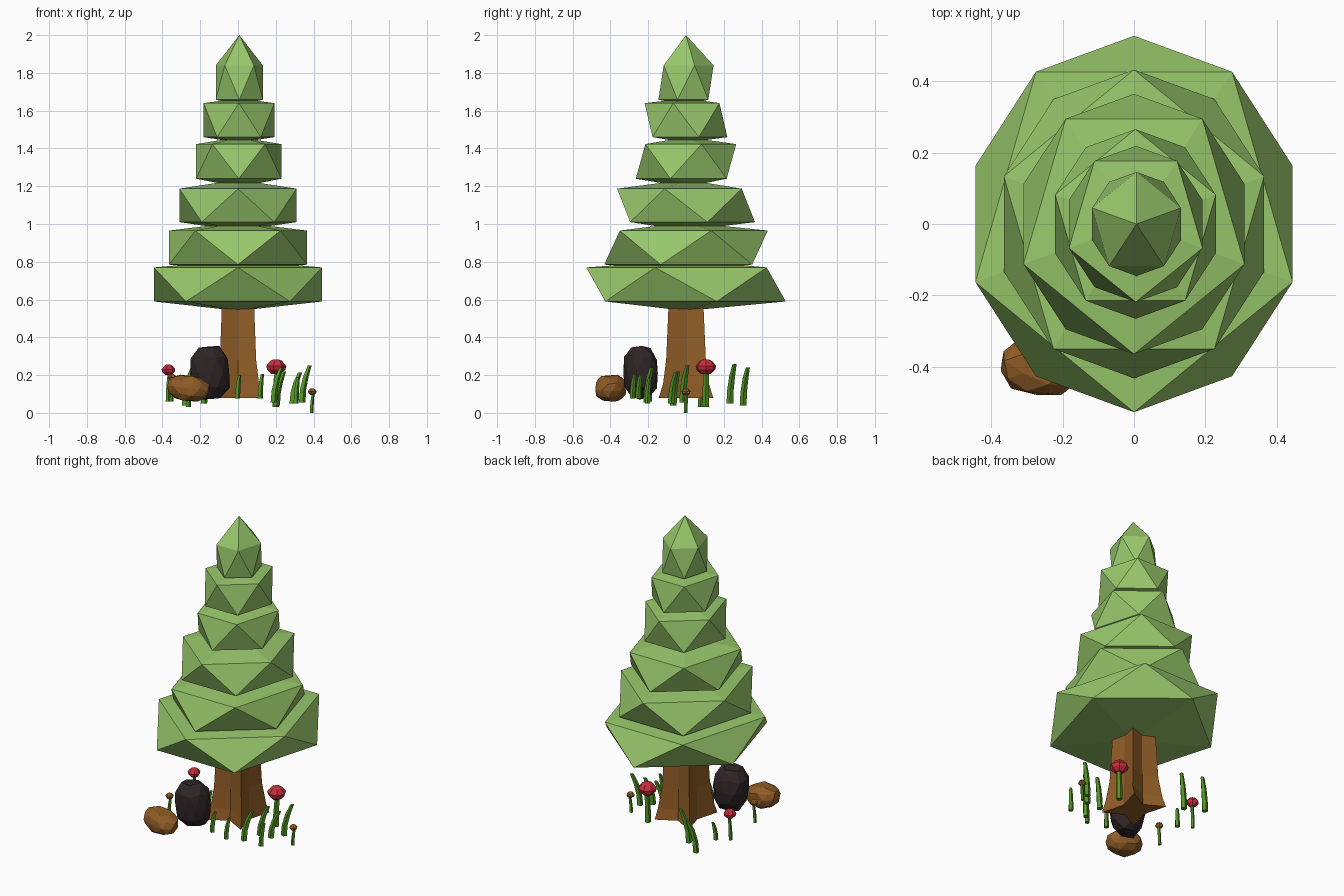
import bpy, bmesh, math, random
from mathutils import Vector, Matrix

if "Cube" in bpy.data.objects:
    bpy.data.objects.remove(bpy.data.objects["Cube"])

random.seed(4)


def material(name, rgb):
    m = bpy.data.materials.new(name)
    m.diffuse_color = (*rgb, 1)
    m.use_nodes = True
    m.node_tree.nodes["Principled BSDF"].inputs["Base Color"].default_value = m.diffuse_color
    return m


LEAF = material("leaf green", (0.31, 0.57, 0.145))
BARK = material("bark brown", (0.28, 0.108, 0.019))
DARK = material("dark stone", (0.029, 0.018, 0.020))
GRASS = material("grass green", (0.085, 0.30, 0.018))
RED = material("cap red", (0.58, 0.027, 0.045))


def finish(name, bm, mat):
    bmesh.ops.recalc_face_normals(bm, faces=bm.faces)
    me = bpy.data.meshes.new(name)
    bm.to_mesh(me)
    bm.free()
    me.materials.append(mat)
    ob = bpy.data.objects.new(name, me)
    bpy.context.collection.objects.link(ob)
    return ob


def loft(name, rings, mat):
    """Skin a list of equal-length point rings and cap both ends."""
    bm = bmesh.new()
    rows = [[bm.verts.new(p) for p in r] for r in rings]
    n = len(rows[0])
    for a, b in zip(rows, rows[1:]):
        for i in range(n):
            j = (i + 1) % n
            bm.faces.new((a[i], a[j], b[j], b[i]))
    bm.faces.new(rows[0])
    bm.faces.new(rows[-1])
    return finish(name, bm, mat)


def tier(name, cx, rx, ry, z_pole, z_low, z_high, z_top, side):
    """Flattened icosahedron: two opposed pentagons with shallow poles."""
    bm = bmesh.new()

    def ring(z, s):
        return [bm.verts.new((cx + rx * math.sin(k * math.tau / 5) * s,
                              ry * math.cos(k * math.tau / 5) * s, z)) for k in range(5)]
    up, low = ring(z_high, side), ring(z_low, -side)
    top, pole = bm.verts.new((cx, 0, z_top)), bm.verts.new((cx, 0, z_pole))
    for k in range(5):
        n = (k + 1) % 5
        opp = (k + 3) % 5      # lower corner lying between upper corners k and n
        bm.faces.new((up[k], up[n], top))
        bm.faces.new((low[k], low[n], pole))
        bm.faces.new((up[k], up[n], low[opp]))
        bm.faces.new((low[opp], low[(opp + 1) % 5], up[n]))
    finish(name, bm, LEAF)


# foliage tiers, alternating direction
TIERS = [(0, .468, .528, .54, .59, .77, .81, -1),
         (0, .384, .433, .755, .785, .965, 1.01, 1),
         (0, .326, .365, .965, 1.01, 1.187, 1.235, -1),
         (.004, .237, .266, 1.195, 1.24, 1.423, 1.46, 1),
         (.005, .197, .219, 1.43, 1.46, 1.64, 1.665, -1),
         (.007, .131, .146, 1.63, 1.658, 1.84, 2.0, 1)]
for i, t in enumerate(TIERS):
    tier(f"foliage_tier_{i + 1}", *t)

# trunk: four-armed star section flaring to the roots
rings = []
for z, ax, ay, valley in [(.08, .12, .145, .08), (.15, .112, .122, .078),
                          (.28, .096, .105, .075), (.58, .085, .092, .07)]:
    ring = []
    for sx, sy in ((1, 1), (-1, 1), (-1, -1), (1, -1)):
        ring.append((sx * ax, sy * ay, z))
        ring.append((0, sy * valley, z) if sx == sy else (sx * valley, 0, z))
    rings.append(ring)
loft("trunk", rings, BARK)


def rock(name, loc, radii, tilt, mat):
    bm = bmesh.new()
    bmesh.ops.create_icosphere(bm, subdivisions=2, radius=1)
    for v in bm.verts:
        v.co *= random.uniform(.94, 1.07)
        v.co = Vector([max(-.9, min(.9, c)) / .92 for c in v.co])
    mtx = Matrix.Translation(loc) @ Matrix.Rotation(tilt[1], 4, 'Y') @ \
        Matrix.Rotation(tilt[0], 4, 'Z') @ Matrix.Diagonal((*radii, 1))
    bmesh.ops.transform(bm, matrix=mtx, verts=bm.verts)
    finish(name, bm, mat)


# rocks beside the trunk
rock("dark_rock", (-.15, -.24, .212), (.103, .093, .142), (.1, -.08), DARK)
rock("brown_rock", (-.262, -.4, .13), (.112, .082, .068), (-.15, .12), BARK)


def stalk(name, x, y, z0, z1, r, lean):
    """Five-sided, gently bent stalk."""
    rings = []
    for t, w in ((0, 1), (.35, .95), (.7, .85), (1, .6)):
        cx, cy = x + lean[0] * (t * t - .3), y + lean[1] * (t * t - .3)
        rings.append([(cx + r * w * math.cos(a * math.tau / 5),
                       cy + r * w * math.sin(a * math.tau / 5),
                       z0 + (z1 - z0) * t) for a in range(5)])
    loft(name, rings, GRASS)


# grass blades
BLADES = [(0, -.25, .075, .20), (.12, -.28, .075, .205), (.2, -.2, .055, .24),
          (.31, -.2, .05, .19), (.35, -.01, .055, .25), (.3, -.07, .05, .215),
          (.215, -.06, .04, .22), (-.17, .24, .05, .26), (-.27, .31, .04, .24),
          (-.26, .08, .03, .14)]
for i, (x, y, z0, z1) in enumerate(BLADES):
    r = .019 if z1 - z0 > .16 else .015
    lean = (.04, .025) if z1 > .21 else (.012, .012)
    stalk(f"grass_blade_{i + 1}", x, y, z0, z1, r, lean)


def mushroom(name, x, y, z0, z1, r, h, stem, mat):
    stalk(name + "_stem", x, y, z0, z1 - h * .5, stem, (.01, .005))
    prof = [(-h, .45), (-.7 * h, .9), (-.45 * h, 1), (-.1 * h, .6), (0, .3)]
    loft(name + "_cap", [[(x + r * w * math.cos(a * math.tau / 7),
                           y + r * w * math.sin(a * math.tau / 7), z1 + dz)
                          for a in range(7)] for dz, w in prof], mat)


# mushrooms
mushroom("red_mushroom_large", .2, .105, .03, .283, .056, .078, .019, RED)
mushroom("red_mushroom_small", -.37, .085, .06, .255, .038, .055, .012, RED)
mushroom("brown_mushroom_right", .392, 0, 0, .13, .024, .036, .011, BARK)
mushroom("brown_mushroom_left", -.35, -.19, .06, .205, .024, .036, .011, BARK)
